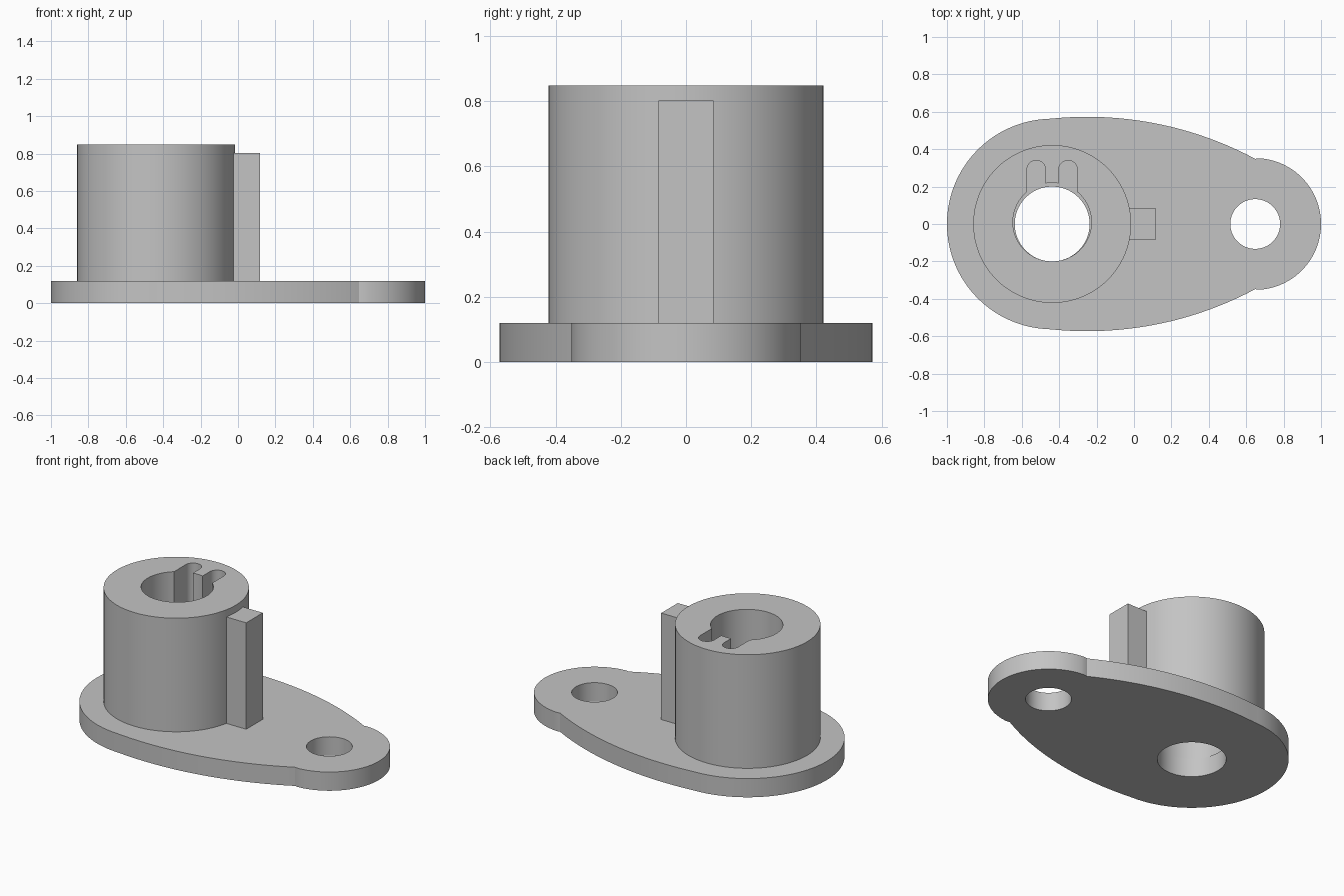
import bpy, bmesh
from math import sin, cos, acos, asin, pi, radians

old = bpy.data.objects.get("Cube")
if old:
    bpy.data.objects.remove(old, do_unlink=True)

grey = bpy.data.materials.new("plain grey")
grey.use_nodes = True
colour = (0.55, 0.55, 0.55, 1)
grey.diffuse_color = colour
grey.node_tree.nodes["Principled BSDF"].inputs["Base Color"].default_value = colour


def arc(cx, cy, r, start, end, steps):
    return [(cx + r * cos(start + (end - start) * i / steps),
             cy + r * sin(start + (end - start) * i / steps)) for i in range(steps + 1)]


def circle(cx, cy, r, steps=96):
    return arc(cx, cy, r, 0, 2 * pi, steps)[:-1]


def prism(name, loops, bottom, top):
    """Extrude an outline, with any further loops left open as holes."""
    bm = bmesh.new()
    for loop in loops:
        verts = [bm.verts.new((x, y, bottom)) for x, y in loop]
        for a, b in zip(verts, verts[1:] + verts[:1]):
            bm.edges.new((a, b))
    bmesh.ops.triangle_fill(bm, edges=bm.edges[:], use_beauty=True)
    extruded = bmesh.ops.extrude_face_region(bm, geom=bm.faces[:], use_keep_orig=True)
    raised = [g for g in extruded["geom"] if isinstance(g, bmesh.types.BMVert)]
    bmesh.ops.translate(bm, verts=raised, vec=(0, 0, top - bottom))
    bmesh.ops.recalc_face_normals(bm, faces=bm.faces[:])
    mesh = bpy.data.meshes.new(name)
    bm.to_mesh(mesh)
    bm.free()
    mesh.materials.append(grey)
    obj = bpy.data.objects.new(name, mesh)
    bpy.context.collection.objects.link(obj)
    bpy.ops.object.select_all(action="DESELECT")
    obj.select_set(True)
    bpy.context.view_layer.objects.active = obj
    bpy.ops.object.shade_smooth_by_angle(angle=radians(20))
    return obj


HUB, PIN = -0.4375, 0.648          # x of the barrel and of the small hole
PLATE_TOP = 0.12

# Plate: big round end, two bowed flanks, small round end
bow_r, bow_x, bow_peak = 1.907, -0.25, 0.573
flank = arc(bow_x, bow_peak - bow_r, bow_r,
            pi / 2 - asin((PIN - bow_x) / bow_r),
            pi / 2 + asin((bow_x - HUB) / bow_r), 40)
big_end = arc(HUB, 0, 0.5625, pi / 2, 3 * pi / 2, 64)[1:-1]
small_end = arc(PIN, 0, 0.352, -pi / 2, pi / 2, 48)[1:-1]
mirrored = [(x, -y) for x, y in reversed(flank)]
prism("base_plate",
      [flank + big_end + mirrored + small_end,
       circle(HUB, 0, 0.2), circle(PIN, 0, 0.133)], 0, PLATE_TOP)

# Barrel: bore with two round-ended slots at the back
bore_y, bore_r, slot_x, slot_r, slot_y = 0.01, 0.21, 0.085, 0.05, 0.29
outer = acos((slot_x + slot_r) / bore_r)
inner = acos((slot_x - slot_r) / bore_r)
bore = (arc(HUB, bore_y, bore_r, pi - outer, 2 * pi + outer, 72)
        + arc(HUB + slot_x, slot_y, slot_r, 0, pi, 20)
        + arc(HUB, bore_y, bore_r, inner, pi - inner, 6)
        + arc(HUB - slot_x, slot_y, slot_r, 0, pi, 20))
prism("barrel", [circle(HUB, 0, 0.422), bore], PLATE_TOP, 0.848)

# Upright key on the side of the barrel
key_w = 0.084
prism("key", [[(-0.06, -key_w), (0.117, -key_w), (0.117, key_w), (-0.06, key_w)]],
      PLATE_TOP, 0.802)
